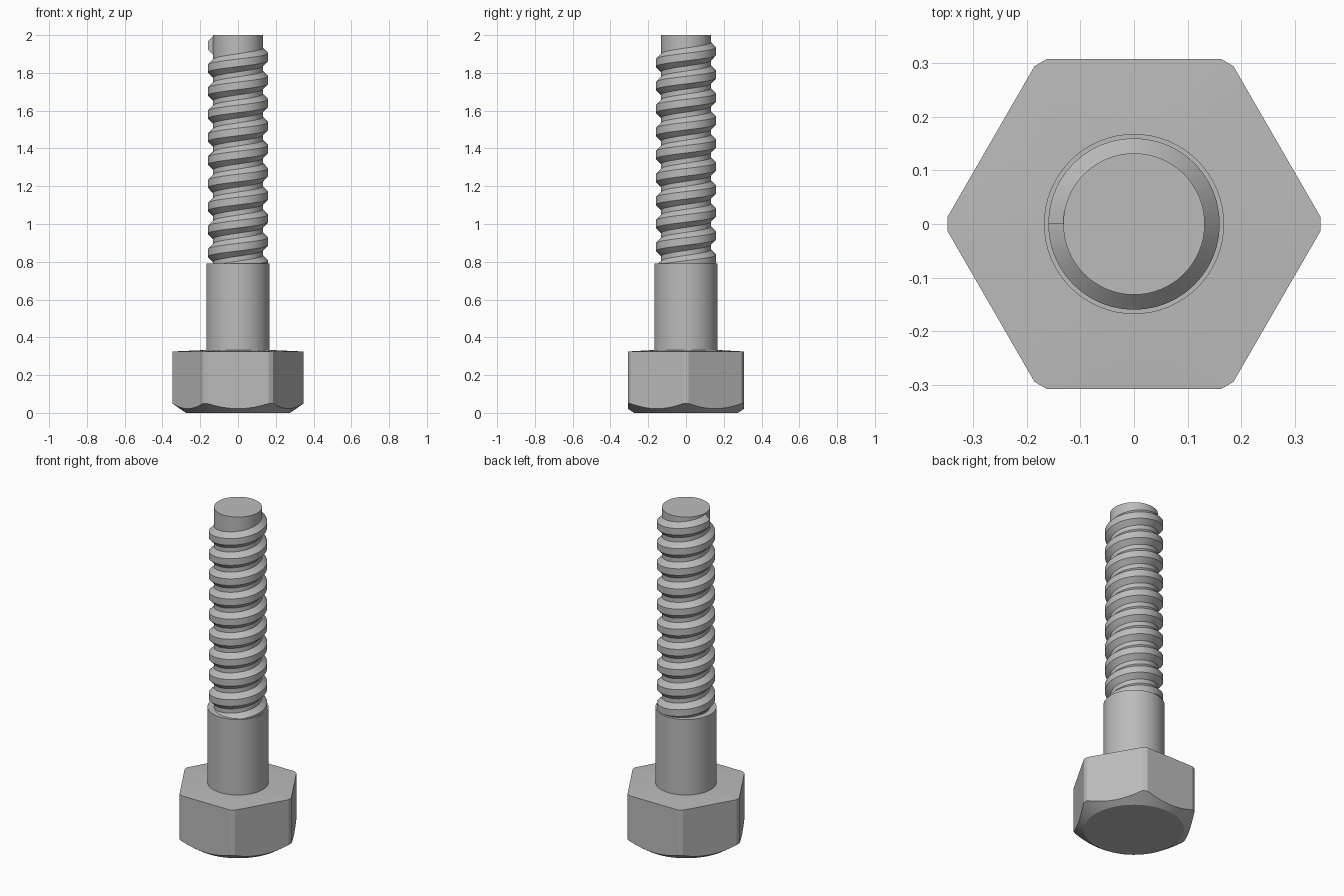
import bpy, bmesh
from math import pi, cos, sin, radians, degrees, acos

if "Cube" in bpy.data.objects:
    bpy.data.objects.remove(bpy.data.objects["Cube"])

steel = bpy.data.materials.new("grey_steel")
steel.use_nodes = True
GREY = (0.5, 0.5, 0.5, 1)
steel.diffuse_color = GREY
steel.node_tree.nodes["Principled BSDF"].inputs["Base Color"].default_value = GREY


def loft(name, rings, closed=True):
    """Skin a list of closed rings and cap both ends."""
    bm = bmesh.new()
    loops = [[bm.verts.new(p) for p in ring] for ring in rings]
    for a, b in zip(loops, loops[1:]):
        n = len(a)
        for i in range(n):
            j = (i + 1) % n
            bm.faces.new((a[i], a[j], b[j], b[i]))
    bm.faces.new(loops[0][::-1])
    bm.faces.new(loops[-1])
    bmesh.ops.recalc_face_normals(bm, faces=bm.faces)
    mesh = bpy.data.meshes.new(name)
    bm.to_mesh(mesh)
    bm.free()
    mesh.materials.append(steel)
    obj = bpy.data.objects.new(name, mesh)
    bpy.context.collection.objects.link(obj)
    bpy.ops.object.select_all(action="DESELECT")
    obj.select_set(True)
    bpy.context.view_layer.objects.active = obj
    bpy.ops.object.shade_smooth_by_angle(angle=radians(25))
    return obj


def circle(r, z, n=64):
    return [(r * cos(2 * pi * i / n), r * sin(2 * pi * i / n), z) for i in range(n)]


# Hexagonal head: clipped corners and a conical chamfer underneath
APOTHEM, CORNER, BASE = 0.308, 0.348, 0.275
clip = degrees(acos(APOTHEM / CORNER))
outline = []
for side in range(6):
    for a in (-clip, -21, -14, -7, 0, 7, 14, 21, clip, 30):
        r = CORNER if a == 30 else APOTHEM / cos(radians(a))
        outline.append((r, radians(30 + 60 * side + a)))


def head_ring(radius, height):
    return [(radius(r) * cos(t), radius(r) * sin(t), height(r)) for r, t in outline]


loft("hex_head", [
    head_ring(lambda r: BASE, lambda r: 0),
    head_ring(lambda r: r, lambda r: (r - BASE) * 0.68),
    head_ring(lambda r: r, lambda r: 0.325),
    head_ring(lambda r: 0.17, lambda r: 0.333),
])

# Plain shank and threaded core
loft("shank", [circle(0.168, 0.3), circle(0.168, 0.79)])
loft("thread_core", [circle(0.132, 0.75), circle(0.132, 2.0)])

# Right-handed thread ridge, ending on the -x side just below the tip
PITCH, STEPS, TURNS = 0.122, 48, 10
PROFILE = [(0.125, -0.055), (0.16, -0.02), (0.16, 0.02), (0.125, 0.055)]
rings = []
for i in range(STEPS * TURNS + 1):
    turn = i / STEPS - TURNS
    t = pi + 2 * pi * turn
    z = 1.945 + PITCH * turn
    rings.append([(r * cos(t), r * sin(t), z + dz) for r, dz in PROFILE])
loft("thread_ridge", rings)
